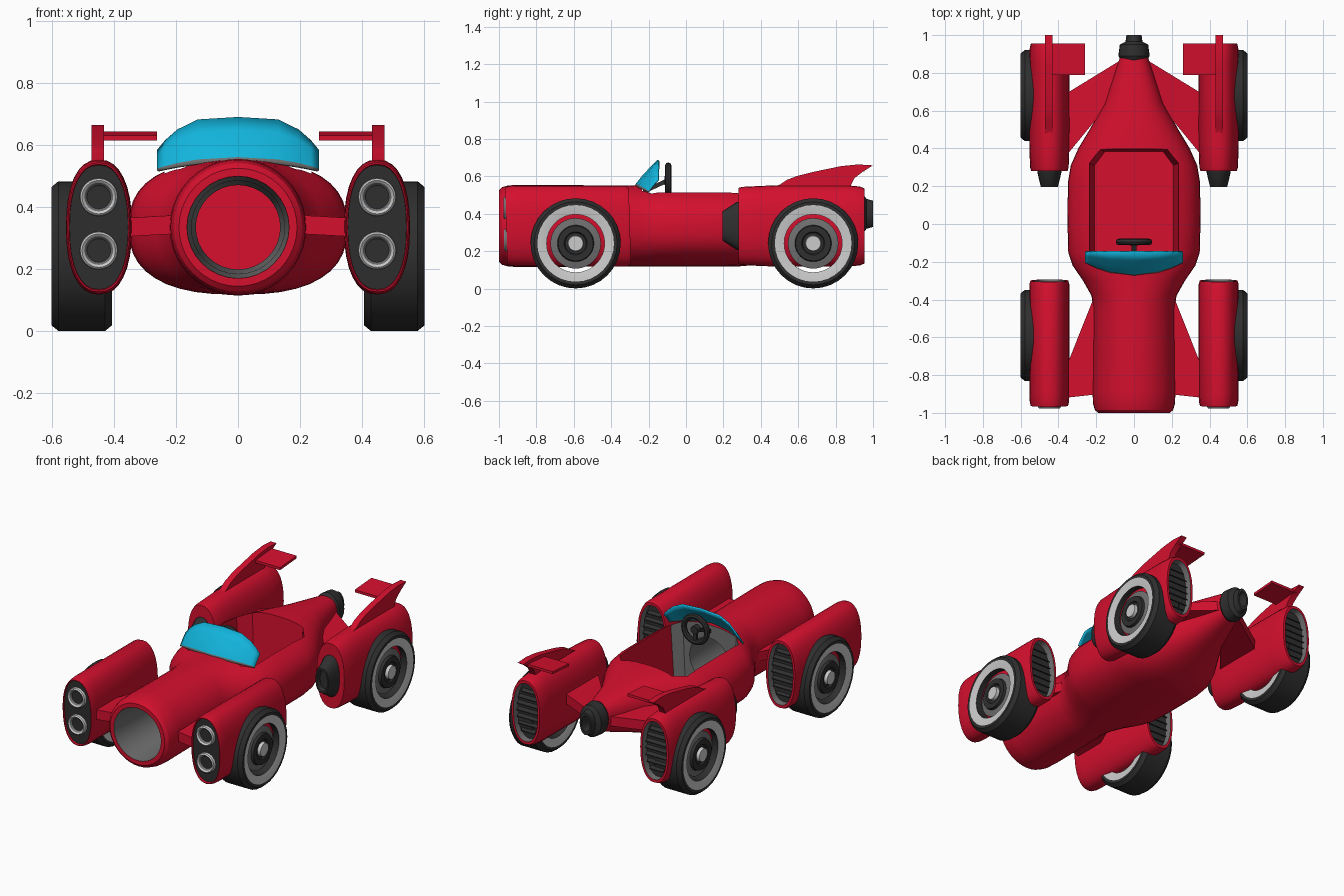
import bpy, bmesh, math
from mathutils import Vector

if "Cube" in bpy.data.objects:
    bpy.data.objects.remove(bpy.data.objects["Cube"])


def mat(name, col):
    m = bpy.data.materials.new(name)
    m.diffuse_color = (*col, 1)
    m.use_nodes = True
    m.node_tree.nodes["Principled BSDF"].inputs["Base Color"].default_value = m.diffuse_color
    return m


RED = mat("red_paint", (0.66, 0.005, 0.027))
DARK = mat("dark_rubber", (0.028, 0.028, 0.028))
GREY = mat("mid_grey", (0.16, 0.16, 0.16))
LIGHT = mat("light_grey", (0.6, 0.6, 0.6))
CYAN = mat("cyan_glass", (0.006, 0.46, 0.72))
MATS = [RED, DARK, GREY, LIGHT, CYAN]
R, D, G, L, C = range(5)


def finish(name, bm):
    bmesh.ops.recalc_face_normals(bm, faces=bm.faces)
    me = bpy.data.meshes.new(name)
    bm.to_mesh(me)
    bm.free()
    for m in MATS:
        me.materials.append(m)
    ob = bpy.data.objects.new(name, me)
    bpy.context.collection.objects.link(ob)
    return ob


def sgnpow(v, p):
    return math.copysign(abs(v) ** p, v)


def loft(name, secs, axis="y", n=32, closed=False, origin=(0, 0, 0), tilt=0.0):
    """secs: (position, centre z, half width, half height, exponent, colour of band before)."""
    bm = bmesh.new()
    rings = []
    for pos, cz, a, b, e, _ in secs:
        ring = []
        for i in range(n):
            t = 2 * math.pi * i / n
            u = a * sgnpow(math.cos(t), 2 / e)
            v = cz + b * sgnpow(math.sin(t), 2 / e)
            p = (u, pos + tilt * (cz - v), v) if axis == "y" else (pos, u, v)
            ring.append(bm.verts.new(Vector(p) + Vector(origin)))
        rings.append(ring)
    pairs = [(k - 1, k) for k in range(0 if closed else 1, len(rings))]
    for j, k in pairs:
        for i in range(n):
            f = bm.faces.new((rings[j][i], rings[j][(i + 1) % n],
                              rings[k][(i + 1) % n], rings[k][i]))
            f.material_index = secs[k][5]
    if not closed:
        for k in (0, -1):
            bm.faces.new(rings[k]).material_index = secs[k][5]
    return finish(name, bm)


def revolve(name, prof, axis, origin, closed=False, n=32):
    return loft(name, [(p, 0, r, r, 2, c) for p, r, c in prof], axis, n, closed, origin)


def prism(name, pts, off, col=R):
    bm = bmesh.new()
    f = bm.faces.new([bm.verts.new(p) for p in pts])
    new = bmesh.ops.extrude_face_region(bm, geom=[f])
    vs = [g for g in new["geom"] if isinstance(g, bmesh.types.BMVert)]
    bmesh.ops.translate(bm, verts=vs, vec=off)
    if not f.is_valid or len(f.edges[0].link_faces) < 2:
        bm.faces.new([v for v in list(bm.verts)[:len(pts)]])
    for f in bm.faces:
        f.material_index = col
    return finish(name, bm)


def cut(ob, cutter):
    cutter.hide_render = True
    md = ob.modifiers.new("cut", "BOOLEAN")
    md.operation, md.solver, md.object = "DIFFERENCE", "EXACT", cutter
    bpy.context.view_layer.objects.active = ob
    bpy.ops.object.modifier_apply(modifier=md.name)
    bpy.data.objects.remove(cutter)


# Main body shell: round nose, wide cockpit, tapered tail
body = loft("body", [
    (-1.0, .335, .19, .19, 2, R), (-.985, .335, .207, .207, 2, R),
    (-.95, .335, .217, .217, 2, R), (-.88, .335, .22, .22, 2, R),
    (-.45, .335, .215, .217, 2, R), (-.38, .335, .225, .217, 2.1, R),
    (-.30, .335, .27, .217, 2.2, R), (-.22, .335, .325, .217, 2.4, R),
    (-.15, .335, .348, .217, 2.5, R), (.0, .335, .352, .217, 2.5, R),
    (.22, .335, .35, .217, 2.5, R), (.31, .335, .335, .215, 2.5, R),
    (.40, .34, .295, .205, 2.5, R), (.50, .353, .235, .185, 2.5, R),
    (.64, .372, .155, .15, 2.5, R), (.88, .40, .075, .09, 2.3, R)], n=40)

# Hollow nose tunnel, running through into the cockpit
cockpit = bmesh.new()
half = [(.2, -.24), (.255, -.19), (.255, .33), (.19, .405)]
plan = half + [(-x, y) for x, y in reversed(half)]
low = [cockpit.verts.new((x * .82, y * .94, .17)) for x, y in plan]
top = [cockpit.verts.new((x, y, .75)) for x, y in plan]
cockpit.faces.new(low)
cockpit.faces.new(top)
for i in range(8):
    j = (i + 1) % 8
    f = cockpit.faces.new((low[i], low[j], top[j], top[i]))
    f.material_index = G if f.calc_center_median().y < -.2 else R
cut(body, finish("cockpit_cutter", cockpit))
cut(body, revolve("tunnel_cutter", [(-1.05, .166, G), (-.99, .164, G), (-.85, .15, G),
                                    (-.15, .134, G)], "y", (0, 0, .335)))

# Tail exhaust
loft("tail_exhaust", [
    (.93, .40, .02, .035, 2, R), (.93, .40, .021, .04, 2, R), (1.0, .40, .028, .05, 2, D),
    (1.0, .40, .04, .07, 2, D), (.965, .40, .045, .08, 2, D), (.95, .40, .075, .10, 2, D),
    (.89, .40, .083, .105, 2, D), (.865, .40, .07, .09, 2, D)], n=24)

# Windscreen with a grey base strip
cols = [(-.26, .585), (-.235, .615), (-.195, .65), (-.13, .682), (0, .69),
        (.13, .682), (.195, .65), (.235, .615), (.26, .585)]
bm = bmesh.new()
rows = []
for t in (0, .09, .4, .7, 1):
    row = []
    for x, zt in cols:
        q = (x / .26) ** 2
        yb, zb = -.275 + .07 * q, .548 - .03 * q
        row.append(bm.verts.new((x, yb + (-.15 - yb) * t ** 1.2, zb + (zt - zb) * t)))
    rows.append(row)
for k in range(4):
    for i in range(8):
        f = bm.faces.new((rows[k][i], rows[k][i + 1], rows[k + 1][i + 1], rows[k + 1][i]))
        f.material_index = C if k else G
screen = finish("windscreen", bm)
sol = screen.modifiers.new("thickness", "SOLIDIFY")
sol.thickness = .01

# Steering wheel, hub, spoke and column
wheel_c = Vector((0, -.095, .578))
ring = [(.017 * math.cos(a), .08 + .017 * math.sin(a), D)
        for a in [i * math.pi / 4 for i in range(8)]]
revolve("steering_rim", ring, "y", wheel_c, closed=True, n=24)
revolve("steering_hub", [(-.02, .025, D), (.015, .025, D)], "y", wheel_c, n=16)
prism("steering_spoke", [(-.012, -.1, .50), (.012, -.1, .50), (.012, -.1, .575),
                         (-.012, -.1, .575)], (0, .012, 0), D)
prism("steering_column", [(-.012, -.1, .565), (.012, -.1, .565), (.012, -.1, .59),
                          (-.012, -.1, .59)], (0, -.13, -.06), D)

for s, side in ((-1, "left"), (1, "right")):
    px = (s * .448, 0, 0)
    # Front pods: slanted dark lamp panel, recessed dark rear
    loft("front_pod_" + side, [
        (-.95, .335, .094, .200, 2.3, D), (-.962, .335, .095, .203, 2.3, R),
        (-.962, .335, .099, .208, 2.3, R), (-.94, .335, .104, .214, 2.3, R),
        (-.90, .335, .106, .217, 2.3, R), (-.32, .335, .106, .216, 2.3, R),
        (-.30, .335, .100, .208, 2.3, R), (-.30, .335, .086, .190, 2.3, R),
        (-.34, .335, .082, .186, 2.3, G), (-.34, .335, .08, .184, 2.3, D)],
        origin=px, tilt=.03)
    # Twin lamps
    for z in (.26, .432):
        revolve("lamp_ring_" + side, [
            (-.94, .062, L), (-.968, .06, L), (-.974, .054, L), (-.968, .046, L),
            (-.955, .038, G), (-.955, .036, D)], "y", (px[0], .03 * (.335 - z), z), n=24)
    # Rear pods with recessed dark back
    loft("rear_pod_" + side, [
        (.28, .335, .096, .203, 2.3, R), (.30, .335, .102, .209, 2.3, R),
        (.40, .335, .106, .214, 2.3, R), (.50, .335, .107, .218, 2.3, R),
        (.85, .335, .106, .218, 2.3, R), (.93, .335, .104, .211, 2.3, R),
        (.955, .335, .098, .200, 2.3, R), (.955, .335, .084, .182, 2.3, R),
        (.915, .335, .080, .178, 2.3, G), (.915, .335, .078, .176, 2.3, D)], origin=px)
    # Dark intake on the front of each rear pod
    loft("intake_" + side, [
        (.22, .335, .030, .058, 2.3, D), (.195, .335, .036, .066, 2.3, D),
        (.195, .335, .045, .078, 2.3, D), (.27, .335, .063, .128, 2.3, D),
        (.30, .335, .066, .132, 2.3, D)], n=24, origin=px)
    # Slats in the pod openings
    for y0, h in ((-.34, .15), (.915, .14)):
        for i in range(-3, 4):
            z = .335 + h * i / 3.4
            w = .076 * (1 - abs(i / 3.6) ** 2.3) ** .45
            prism("slat_" + side, [(px[0] - w, y0, z), (px[0] + w, y0, z),
                                   (px[0] + w, y0 + .02, z - .012),
                                   (px[0] - w, y0 + .02, z - .012)], (0, 0, .006), D)
    # Wheels: whitewall tyre ring and separate hub
    for y, pos in ((-.59, "front"), (.68, "rear")):
        o = (s * .503, y, .242)
        revolve(f"{pos}_tyre_{side}", [
            (-.088, .155, D), (-.098, .205, L), (-.098, .222, D), (-.075, .241, D),
            (.075, .241, D), (.098, .222, D), (.098, .205, D), (.088, .155, L)],
            "x", o, closed=True)
        revolve(f"{pos}_hub_{side}", [(s * q, r, c) for q, r, c in (
            (-.06, .13, G), (.06, .135, G), (.068, .098, G), (.085, .094, D), (.085, .062, D),
            (.075, .056, D), (.075, .043, D), (.095, .04, L))], "x", o)
    # Struts joining pods to the body
    prism("front_strut_" + side, [(s * .18, -.90, .315), (s * .36, -.92, .305),
                                  (s * .36, -.76, .305), (s * .205, -.37, .315)], (0, 0, .06))
    prism("rear_strut_" + side, [(s * .05, .88, .36), (s * .36, .69, .32),
                                 (s * .36, .36, .32), (s * .13, .64, .36)], (0, 0, .06))
    # Tail fin and winglet on each rear pod
    fin = [(.40, .53), (.50, .555), (.54, .582), (.60, .604), (.68, .624), (.83, .655),
           (.92, .664), (1.0, .659), (.945, .625), (.90, .59), (.87, .53)]
    prism("fin_" + side, [(s * .452 - .02, y, z) for y, z in fin], (.04, 0, 0))
    prism("winglet_" + side, [(s * .26, .79, .615), (s * .45, .79, .615),
                              (s * .45, .955, .627), (s * .26, .955, .627)], (0, 0, .016))

# Smooth shading with crisp edges
for ob in bpy.context.scene.objects:
    ob.select_set(True)
bpy.context.view_layer.objects.active = body
bpy.ops.object.shade_smooth_by_angle(angle=math.radians(32))
